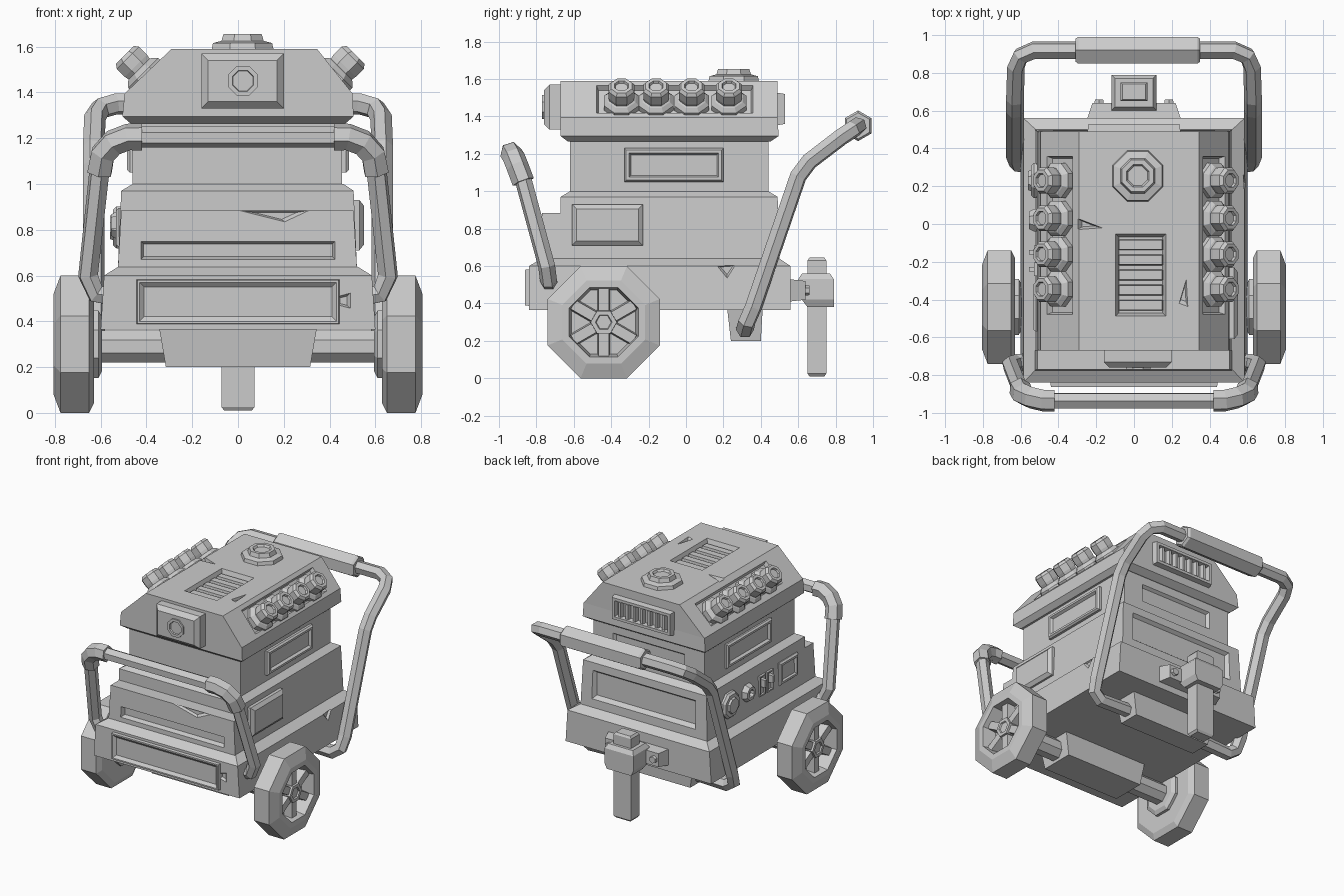
import bpy, bmesh
from math import cos, sin, pi, radians
from mathutils import Matrix, Vector

if "Cube" in bpy.data.objects:
    bpy.data.objects.remove(bpy.data.objects["Cube"])

X, Y, Z = Vector((1, 0, 0)), Vector((0, 1, 0)), Vector((0, 0, 1))


def frame(loc, n, u=Z):
    """Local z along n, local y along u."""
    n, u = n.normalized(), u.normalized()
    m = Matrix((u.cross(n), u, n)).transposed().to_4x4()
    return Matrix.Translation(loc) @ m


def loft(name, rings, m=Matrix()):
    bm = bmesh.new()
    vs = [[bm.verts.new(m @ Vector(p)) for p in r] for r in rings]
    k = len(rings[0])
    for a, b in zip(vs, vs[1:]):
        for i in range(k):
            bm.faces.new((a[i], a[(i + 1) % k], b[(i + 1) % k], b[i]))
    bm.faces.new(vs[0])
    bm.faces.new(vs[-1])
    bmesh.ops.recalc_face_normals(bm, faces=bm.faces)
    me = bpy.data.meshes.new(name)
    bm.to_mesh(me)
    bm.free()
    ob = bpy.data.objects.new(name, me)
    bpy.context.collection.objects.link(ob)
    return ob


def rect(x0, x1, y0, y1, z):
    return [(x0, y0, z), (x1, y0, z), (x1, y1, z), (x0, y1, z)]


def layers(name, *secs):
    return loft(name, [rect(*s) for s in secs])


def box(name, x0, x1, y0, y1, z0, z1):
    return layers(name, (x0, x1, y0, y1, z0), (x0, x1, y0, y1, z1))


def plate(name, loc, n, w, h, steps, u=Z):
    """Rectangular plate; steps are (inset, height) along n."""
    return loft(name, [rect(i - w / 2, w / 2 - i, i - h / 2, h / 2 - i, d) for i, d in steps], frame(loc, n, u))


def prism(name, loc, n, steps, sides=8, u=Z, rot=None):
    """Polygonal turned part; steps are (radius, height) along n."""
    a0 = pi / sides if rot is None else rot
    ang = [a0 + 2 * pi * i / sides for i in range(sides)]
    return loft(name, [[(r * cos(a), r * sin(a), h) for a in ang] for r, h in steps], frame(loc, n, u))


def subtract(target, cutter):
    cutter.hide_render = True
    cutter.display_type = 'WIRE'
    cutter.hide_set(True)
    mod = target.modifiers.new("cut", 'BOOLEAN')
    mod.operation, mod.object, mod.solver = 'DIFFERENCE', cutter, 'EXACT'


def recess(target, loc, n, w, h, depth, taper=.02, u=Z):
    subtract(target, plate("recess_cutter", loc, n, w, h, [(-.002, .01), (taper, -depth)], u))


def dent(target, loc, n, pts, u=Z):
    rings = [[(x, y, .01) for x, y in pts], [(x * .5, y * .5, -.02) for x, y in pts]]
    subtract(target, loft("dent_cutter", rings, frame(loc, n, u)))


def tube(name, pts, r):
    cu = bpy.data.curves.new(name, 'CURVE')
    cu.dimensions, cu.bevel_depth, cu.bevel_resolution, cu.use_fill_caps = '3D', r, 1, True
    sp = cu.splines.new('POLY')
    sp.points.add(len(pts) - 1)
    for p, co in zip(sp.points, pts):
        p.co = (*co, 1)
    sp.use_smooth = False
    ob = bpy.data.objects.new(name, cu)
    bpy.context.collection.objects.link(ob)
    bpy.ops.object.select_all(action='DESELECT')
    ob.select_set(True)
    bpy.context.view_layer.objects.active = ob
    bpy.ops.object.convert(target='MESH')


def mirrored(pts):
    return pts + [(-x, y, z) for x, y, z in reversed(pts)]


BEZEL = [(0, -.02), (0, .015), (.01, .027), (.025, .027), (.035, .008)]

# Stacked body
base = layers("base", (-.6, .6, -.84, .56, .365), (-.585, .585, -.84, .56, .60), (-.52, .52, -.77, .50, .64))
lower = layers("lower_body", (-.525, .52, -.67, .50, .62), (-.51, .505, -.67, .49, .97), (-.46, .46, -.62, .44, 1.0))
step = layers("front_step", (-.525, .52, -.775, -.6, .62), (-.51, .505, -.77, -.6, .885))
upper = box("upper_body", -.46, .455, -.62, .44, .99, 1.28)
top = layers("top_housing", (-.47, .47, -.63, .45, 1.265), (-.505, .505, -.67, .495, 1.295),
             (-.495, .5, -.67, .49, 1.395), (-.29, .345, -.67, .49, 1.59))

# Front panels
plate("front_panel", (0, -.84, .485), -Y, .89, .20, [(0, -.02), (.005, .022), (.015, .022), (.035, .004)])
recess(step, (0, -.771, .71), -Y, .85, .08, .03, .012)
plate("front_box", (.02, -.67, 1.45), -Y, .36, .24, [(0, -.02), (0, .06), (.03, .09)])
prism("front_lens", (.022, -.75, 1.45), -Y, [(.07, 0), (.07, .02), (.05, .02), (.045, .005)])
dent(base, (.45, -.84, .49), -Y, [(-.1, 0), (.05, .04), (.05, -.04)])
dent(step, (.17, -.77, .86), -Y, [(-.2, .03), (.17, .03), (.04, -.03)])

# Side panels
for s in (1, -1):
    plate("upper_side_panel", (.457 * s, -.065, 1.14), X * s, .53, .18, BEZEL)
plate("side_box", (.50, -.42, .82), X, .38, .22, [(0, -.02), (0, .03), (.025, .05)])
prism("large_socket", (-.50, .23, .81), -X, [(.10, -.02), (.10, .03), (.085, .045), (.06, .045), (.055, .06), (.02, .06)])
prism("small_socket", (-.50, .02, .82), -X, [(.065, -.02), (.065, .03), (.05, .055), (.03, .055), (.025, .03)])
for y in (-.15, -.24):
    plate("switch_frame", (-.505, y, .81), -X, .07, .15, [(0, -.02), (0, .025), (.01, .025), (.015, .01)])
    plate("switch", (-.51, y, .83), -X, .03, .06, [(0, 0), (.004, .045)])
plate("socket_panel", (-.505, -.46, .81), -X, .22, .17, BEZEL)
dent(base, (.59, .22, .585), X, [(-.07, .02), (.06, .03), (0, -.06)])

# Rear panel and rear vent
recess(lower, (0, .493, .81), Y, .86, .22, .025, .025)
recess(upper, (0, .44, 1.14), Y, .6, .14, .02, .02)
plate("rear_vent_frame", (0, .49, 1.44), Y, .5, .18, [(0, -.02), (.01, .04), (.03, .04), (.035, .005)])
for i in range(7):
    plate("rear_vent_slat", (-.18 + .06 * i, .49, 1.44), Y, .03, .12, [(0, 0), (.006, .035)])

# Roof cap and roof vent
prism("roof_cap", (.02, .255, 1.58), Z, [(.148, 0), (.14, .035), (.10, .045), (.09, .075), (.065, .075), (.055, .06)], u=Y)
recess(top, (.035, -.27, 1.59), Z, .27, .44, .05, .02, Y)
for i in range(5):
    plate("roof_vent_slat", (.035, -.43 + .08 * i, 1.53), Z, .24, .06, [(0, 0), (.006, .04)], Y)
dent(top, (.26, -.37, 1.59), Z, [(.02, .09), (-.025, -.06), (.03, -.08)], Y)
dent(top, (-.25, 0, 1.58), Z, [(-.05, .03), (-.05, -.03), (.08, -.02)], Y)

# Sloped shoulders with knobs
for s, mid, n, kx in ((1, (.4225, -.06, 1.4925), Vector((.195, 0, .155)), .415),
                      (-1, (-.3925, -.06, 1.4925), Vector((-.195, 0, .205)), -.395)):
    recess(top, mid, n, .19, .84, .03, .012, Y)
    for y in (.23, .03, -.16, -.345):
        prism("knob", (kx - .02 * s, y, 1.445), Vector((s, 0, 1)),
              [(.085, 0), (.10, .02), (.10, .055), (.08, .075), (.07, .08), (.074, .10),
               (.074, .15), (.06, .168), (.04, .168), (.035, .155)], u=Y)

# Axle, axle block and handle block
prism("axle", (-.66, -.44, .29), X, [(.076, 0), (.076, 1.32)])
for y0, y1 in ((-.58, -.30), (.22, .41)):
    layers("under_block", (-.315, .315, y0 + .02, y1 - .01, .20), (-.345, .345, y0, y1, .375))

# Wheels
for s in (1, -1):
    n = X * s
    c = Vector((.63 * s, -.44, .30))
    prism("tyre", c, n, [(.28, 0), (.3247, .02), (.3247, .145), (.24, .175), (.20, .175), (.185, .08)])
    prism("wheel_inner_hub", c - n * .035, n, [(.13, 0), (.16, .015), (.16, .05)])
    prism("wheel_hub", c + n * .07, n, [(.075, 0), (.07, .085), (.045, .085), (.04, .075)], 6, rot=0)
    for i in range(6):
        a = radians(30 + 60 * i)
        d = Vector((0, cos(a), sin(a)))
        plate("wheel_spoke", c + n * .07 + d * .115, n, .07, .16, [(0, 0), (.008, .07)], d)

# Rear push handle
tube("push_handle", mirrored([(.28, .315, .27), (.56, .315, .26), (.62, .325, .30), (.63, .36, .38), (.63, .60, 1.08),
                              (.63, .66, 1.16), (.625, .83, 1.29), (.60, .89, 1.33), (.53, .92, 1.35)]), .048)
prism("handle_grip", (-.31, .92, 1.35), X, [(.07, 0), (.082, .015), (.082, .645), (.07, .66)], 6)

# Front guard rail with thick elbows
tube("guard_rail", mirrored([(.55, -.73, .51), (.62, -.735, .52), (.655, -.745, .60), (.605, -.87, 1.06),
                             (.57, -.91, 1.16), (.46, -.935, 1.205)]), .046)
for s in (1, -1):
    tube("rail_elbow", [(x * s, y, z) for x, y, z in ((.605, -.87, 1.05), (.59, -.90, 1.13), (.545, -.92, 1.18),
                                                      (.48, -.935, 1.205), (.42, -.935, 1.205))], .06)

# Rear support leg with clamp
loft("leg_mount", [rect(-.25, .25, .41, .53, .55), rect(-.22, .22, .42, .52, .64)],
     Matrix(((1, 0, 0, 0), (0, 0, 1, 0), (0, 1, 0, 0), (0, 0, 0, 1))))
layers("leg_clamp", (-.10, .10, .65, .79, .38), (-.12, .12, .62, .79, .42), (-.12, .12, .60, .79, .53), (-.10, .10, .62, .77, .56))
layers("support_leg", (-.06, .06, .66, .74, .01), (-.072, .072, .65, .75, .025),
       (-.072, .072, .65, .75, .63), (-.06, .06, .66, .74, .645))
for x in (-.185, .185):
    prism("mount_bolt", (x, .63, .47), Y, [(.03, 0), (.025, .03)], 6)
